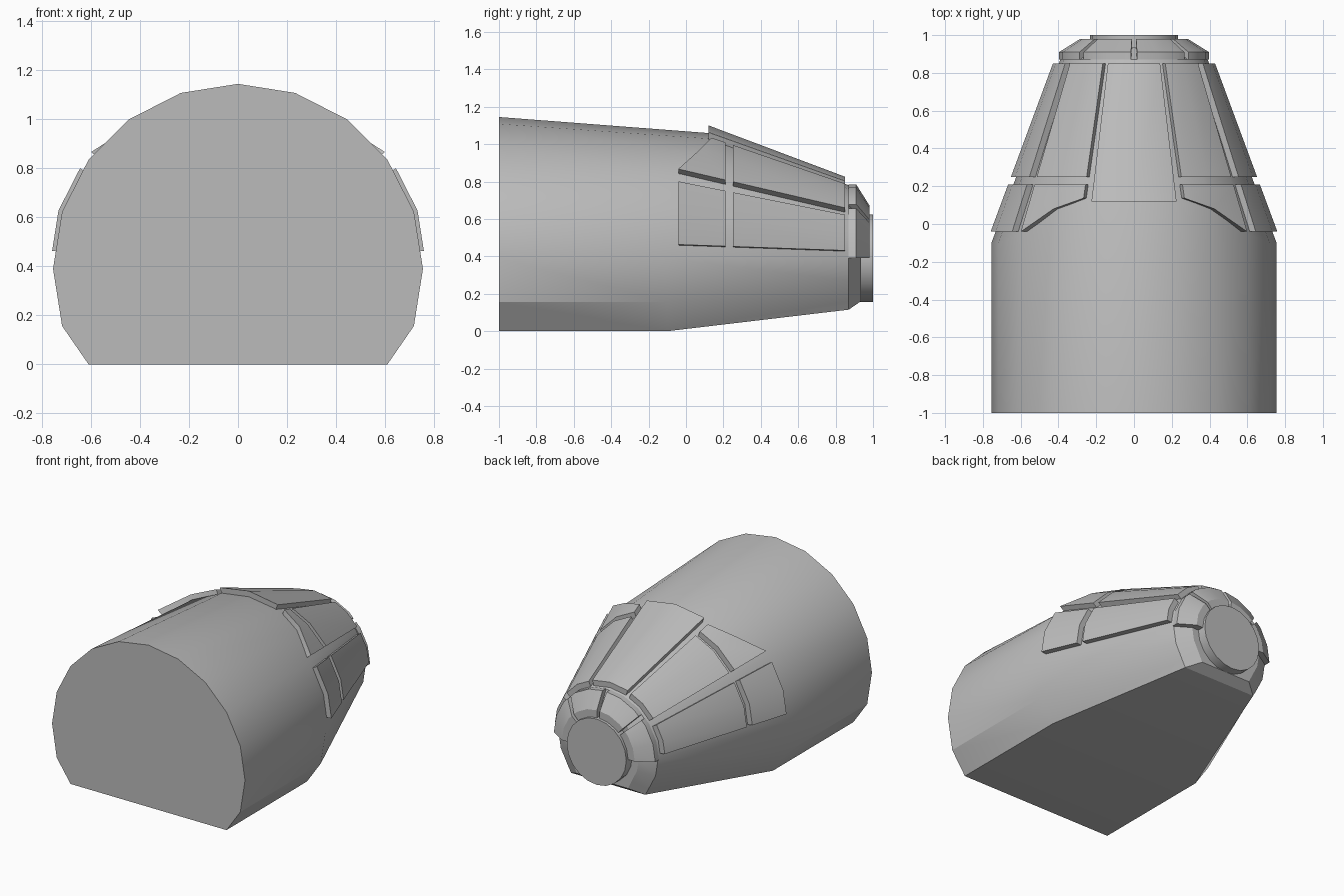
import bpy, bmesh
from math import sin, cos, radians

cube = bpy.data.objects.get("Cube")
if cube:
    bpy.data.objects.remove(cube, do_unlink=True)

grey = bpy.data.materials.new("hull grey")
grey.use_nodes = True
grey.diffuse_color = (0.5, 0.5, 0.5, 1)
grey.node_tree.nodes["Principled BSDF"].inputs["Base Color"].default_value = (0.5, 0.5, 0.5, 1)

AXIS_Z = 0.39   # height of the hull's long axis
STEP = 18       # angle of one hull facet


def cone_radius(y):
    return 0.755 - 0.376 * (y + 0.1)


def facet(a):
    """Shrink a radius from the circle onto the flat of its facet."""
    return cos(radians(STEP / 2)) / cos(radians(a % STEP - STEP / 2))


def polar(a, r, y):
    """Point at angle a from straight up, around the long axis."""
    r *= facet(a)
    return (r * sin(radians(a)), y, AXIS_Z + r * cos(radians(a)))


def loft(name, loops):
    """Skin a row of closed loops and cap both ends."""
    bm = bmesh.new()
    rows = [[bm.verts.new(p) for p in loop] for loop in loops]
    n = len(rows[0])
    for r0, r1 in zip(rows, rows[1:]):
        for i in range(n):
            j = (i + 1) % n
            bm.faces.new((r0[i], r0[j], r1[j], r1[i]))
    bm.faces.new(rows[0])
    bm.faces.new(rows[-1])
    bmesh.ops.remove_doubles(bm, verts=bm.verts, dist=0.0005)
    bmesh.ops.recalc_face_normals(bm, faces=bm.faces)
    mesh = bpy.data.meshes.new(name)
    bm.to_mesh(mesh)
    bm.free()
    mesh.materials.append(grey)
    obj = bpy.data.objects.new(name, mesh)
    bpy.context.collection.objects.link(obj)
    bpy.ops.object.select_all(action="DESELECT")
    obj.select_set(True)
    bpy.context.view_layer.objects.active = obj
    bpy.ops.object.shade_smooth_by_angle(angle=radians(25))
    return obj


def mirrored(half):
    """Close a half ring whose first point lies on the middle plane."""
    return half + [(-x, y, z) for x, y, z in reversed(half[1:])]


def angles_between(a0, a1):
    inner = [k * STEP for k in range(-6, 7) if a0 < k * STEP < a1]
    return [a0] + inner + [a1]


# Hull: flat-bottomed barrel that turns into a cone along a curved shoulder
HULL_ANGLES = range(0, 109, STEP)
SHOULDER = [0.13, 0.12, 0.07, -0.05, -0.1, -0.1, -0.1]
corner_x = 0.61
front = [polar(a, 0.755, -1) for a in HULL_ANGLES] + [(corner_x, -1, 0)] * 2
shoulder = [polar(a, cone_radius(y), y) for a, y in zip(HULL_ANGLES, SHOULDER)]
shoulder += [(corner_x, -0.1, 0)] * 2


def tail_ring(r, y, bottom_x, bottom_z):
    return [polar(a, r, y) for a in [*HULL_ANGLES, 126]] + [(bottom_x, y, bottom_z)]


tail = tail_ring(0.39, 0.87, 0.29, 0.115)
tail_end = tail_ring(0.285, 0.935, 0.2, 0.16)
loft("hull", [mirrored(ring) for ring in (front, shoulder, tail, tail_end)])

# Round end plug
loft("tail_plug", [[polar(a, 0.233, y) for a in range(0, 360, STEP)] for y in (0.9, 1.0)])


# Raised armour panels following the cone
def panel(name, a0, a1, front_y, back_y):
    loops = []
    for a in angles_between(a0, a1):
        f = front_y(abs(a))
        loops.append([polar(a, cone_radius(f) - 0.03, f),
                      polar(a, cone_radius(f) + 0.038, f),
                      polar(a, cone_radius(back_y) + 0.038, back_y),
                      polar(a, cone_radius(back_y) - 0.03, back_y)])
    loft(name, loops)


def swept_front(a):
    """Front edge of the shoulder panel: two straight runs meeting at a facet edge."""
    if a < 36:
        return 0.08 + (36 - a) * 0.0042
    return 0.08 - (a - 36) * 0.0078


panel("top_panel", -18.5, 18.5, lambda a: 0.12, 0.85)
for side, s in (("left", 1), ("right", -1)):
    for part, lo, hi, edge in (("shoulder", 22.5, 51.5, swept_front),
                               ("side", 57.5, 84.5, lambda a: -0.04)):
        a0, a1 = sorted((s * lo, s * hi))
        panel(f"{side}_{part}_front_panel", a0, a1, edge, 0.21)
        panel(f"{side}_{part}_rear_panel", a0, a1, lambda a: 0.25, 0.85)

# Collar plates over the upper half of the tail, parted by narrow slots
COLLAR = [(0.2, 0.87), (0.397, 0.87), (0.397, 0.91), (0.285, 0.98), (0.2, 0.98)]
for i, start in enumerate((-90, -45, 0, 45)):
    a0 = start + (0 if start == -90 else 2.3)
    a1 = start + 45 - (0 if start == 45 else 2.3)
    loft(f"collar_plate_{i + 1}",
         [[polar(a, r, y) for r, y in COLLAR] for a in angles_between(a0, a1)])
